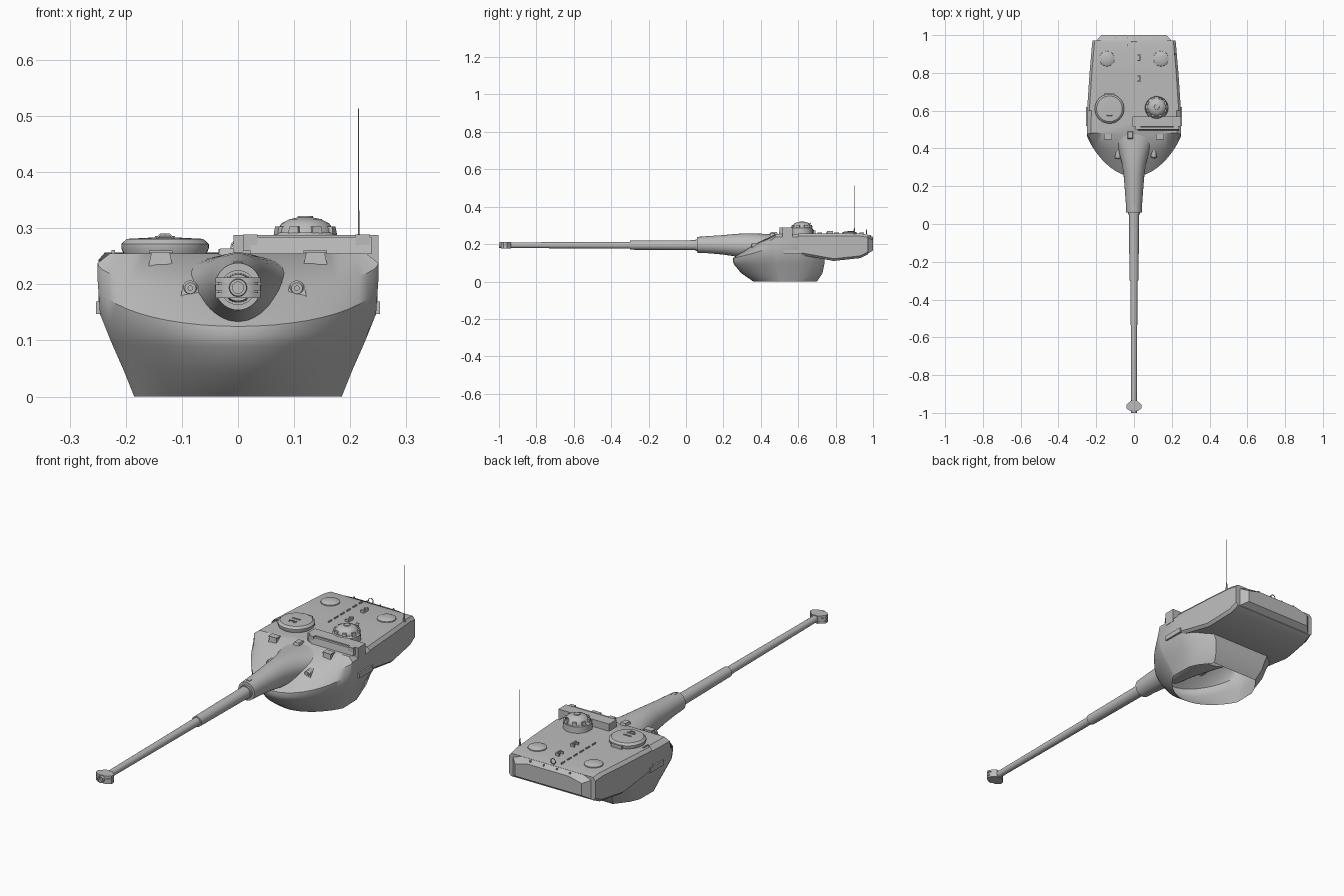
import bpy, bmesh, math
from mathutils import Vector, Matrix

if "Cube" in bpy.data.objects:
    bpy.data.objects.remove(bpy.data.objects["Cube"])

steel = bpy.data.materials.new("grey_steel")
steel.diffuse_color = (0.5, 0.5, 0.5, 1)
steel.use_nodes = True
steel.node_tree.nodes["Principled BSDF"].inputs["Base Color"].default_value = steel.diffuse_color
dark = steel
AXIS = 0.194  # gun axis height


def make(name, bm):
    bmesh.ops.recalc_face_normals(bm, faces=bm.faces[:])
    me = bpy.data.meshes.new(name)
    bm.to_mesh(me)
    bm.free()
    ob = bpy.data.objects.new(name, me)
    me.materials.append(steel)
    bpy.context.collection.objects.link(ob)
    return ob


def loft(name, rings, start=True, end=True):
    """Skin a list of equal-length closed rings."""
    bm = bmesh.new()
    vs = [[bm.verts.new(p) for p in r] for r in rings]
    n = len(vs[0])
    for a, b in zip(vs, vs[1:]):
        for i in range(n):
            j = (i + 1) % n
            bm.faces.new((a[i], a[j], b[j], b[i]))
    if start:
        bm.faces.new(vs[0])
    if end:
        bm.faces.new(vs[-1])
    return make(name, bm)


def box(name, c, s, top=(1, 1), rot=0):
    """Box given centre and size; top scales the upper face."""
    q = [(-.5, -.5), (.5, -.5), (.5, .5), (-.5, .5)]
    m = Matrix.Translation(c) @ Matrix.Rotation(rot, 4, 'Z')
    lo = [m @ Vector((x * s[0], y * s[1], -s[2] / 2)) for x, y in q]
    hi = [m @ Vector((x * s[0] * top[0], y * s[1] * top[1], s[2] / 2)) for x, y in q]
    return loft(name, [lo, hi])


def turned(name, x, y, prof, n=32):
    """Vertical turned part from (radius, z) pairs."""
    return loft(name, [[(x + r * math.cos(2 * math.pi * i / n), y + r * math.sin(2 * math.pi * i / n), z)
                        for i in range(n)] for r, z in prof])


def tube(name, prof, n=32, x=0.0, start=True, end=True):
    """Part along y from (y, half width, half height, centre z)."""
    return loft(name, [[(x + w * math.cos(2 * math.pi * i / n), y, z + h * math.sin(2 * math.pi * i / n))
                        for i in range(n)] for y, w, h, z in prof], start, end)


def handle(name, pts, r):
    cu = bpy.data.curves.new(name, 'CURVE')
    cu.dimensions = '3D'
    cu.bevel_depth = r
    cu.bevel_resolution = 1
    sp = cu.splines.new('POLY')
    sp.points.add(len(pts) - 1)
    for p, co in zip(sp.points, pts):
        p.co = (*co, 1)
    cu.materials.append(steel)
    bpy.context.collection.objects.link(bpy.data.objects.new(name, cu))


# cast turret shell: pointed front arc, tapering sides, straight rear
def shell_ring(W, F, M, R, RW, zf, zs):
    half = []
    for i in range(13):
        a = math.pi / 2 * i / 12
        c = math.cos(a)
        half.append((W * math.sin(a), M - (M - F) * c ** 1.7, zs - (zs - zf) * c))
    half += [(W * .99, .60, zs), (RW, R - .06, zs), (RW * .72, R, zs)]
    return half + [(-x, y, z) for x, y, z in reversed(half[1:])]


loft("turret_shell", [
    shell_ring(.185, .36, .50, .70, .165, 0, 0),
    shell_ring(.203, .295, .49, .73, .185, .045, .045),
    shell_ring(.225, .258, .48, .74, .20, .09, .095),
    shell_ring(.246, .25, .475, .74, .23, .108, .147),
    shell_ring(.25, .252, .47, .74, .235, .125, .205),
    shell_ring(.25, .35, .475, .74, .235, .192, .238),
    shell_ring(.228, .48, .482, .74, .22, .255, .255)], start=False)


# rear bustle
def bustle_ring(y, w, zb, zt=.257):
    h = [(w - .012, zt), (w, zt - .014), (w, zb + .012), (w - .012, zb)]
    return [(x, y, z) for x, z in h] + [(-x, y, z) for x, z in reversed(h)]


loft("bustle", [bustle_ring(.60, .249, .145), bustle_ring(.64, .246, .137),
                bustle_ring(.79, .236, .11), bustle_ring(.93, .224, .125),
                bustle_ring(.972, .22, .145, .25)], start=False)
loft("rear_plate", [[(-.20, .97, .147), (.20, .97, .147), (.20, .97, .235), (.16, .97, .25), (-.16, .97, .25), (-.20, .97, .235)],
                    [(-.17, 1, .166), (.17, 1, .166), (.17, 1, .222), (.105, 1, .238), (-.105, 1, .238), (-.17, 1, .222)]])
tube("rear_port", [(.985, .02, .02, .195), (1.0, .02, .02, .195), (1.0, .014, .014, .195), (.99, .014, .014, .195)], 20)
for i in range(4):
    turned("rear_bolt", -.1 + i * .067, .985, [(.004, .235), (.004, .25)], 8)

# mantlet cone blending into the front
tube("mantlet", [(.06, .034, .034, AXIS), (.06, .041, .042, .196), (.12, .044, .046, .197), (.20, .050, .052, .196),
                 (.27, .056, .061, .194), (.33, .066, .064, .193), (.39, .083, .065, .191), (.44, .105, .064, .190),
                 (.50, .14, .060, .192)], 40)
tube("barrel_collar", [(.05, .031, .031, AXIS), (.07, .031, .031, AXIS)])
tube("barrel_sleeve", [(.07, .027, .027, AXIS), (-.30, .024, .024, AXIS), (-.30, .018, .018, AXIS)])
tube("barrel", [(-.29, .0185, .0185, AXIS), (-.95, .015, .015, AXIS)], 24)

# muzzle brake: lens-shaped block with side slats and bore
brake = [(.015, -.935), (.03, -.948), (.04, -.958), (.04, -.975), (.028, -.985), (.018, -.99)]
outline = brake + [(-x, y) for x, y in reversed(brake)]
for z0, z1, s in ((-.018, -.009, 1), (-.009, -.006, .9), (-.006, .006, 1), (.006, .009, .9), (.009, .018, 1)):
    loft("muzzle_brake", [[(x * s, y, AXIS + z) for x, y in outline] for z in (z0, z1)])
tube("muzzle_ring", [(-.98, .017, .017, AXIS), (-1, .015, .015, AXIS), (-1, .010, .010, AXIS), (-.96, .010, .010, AXIS)], 24)

# commander's cupola and its forward guard
loft("cupola_guard", [[(-.008, .515, z), (.25, .515, z), (.25, .57, z), (-.008, .57, z)] for z in (.225, .288)])
box("guard_ledge", (.13, .507, .269), (.215, .022, .03), (1, .5))
for x in (.022, .222):
    box("guard_box", (x, .508, .274), (.026, .018, .03))
turned("cupola_base", .12, .615, [(.062, .25), (.060, .285), (.052, .292)])
turned("cupola_dome", .12, .62, [(.052, .288), (.050, .298), (.042, .309), (.028, .316), (.014, .319), (.013, .322), (.004, .322)])
for i in range(8):
    a = math.tau * (i + .5) / 8
    box("vision_block", (.12 + .05 * math.cos(a), .62 + .05 * math.sin(a), .296), (.014, .02, .014), (.7, .8), a)
handle("cupola_grip", [(.135, .655, .30), (.135, .668, .315), (.148, .668, .315), (.148, .655, .30)], .002)

# loader's hatch
turned("loader_hatch", -.13, .61, [(.072, .25), (.078, .264), (.078, .272), (.068, .281), (.03, .283)], 40)
for y in (.585, .61):
    box("hatch_rib", (-.13, y, .283), (.035, .006, .006))
handle("hatch_handle", [(-.146, .575, .28), (-.138, .575, .289), (-.122, .575, .289), (-.114, .575, .28)], .002)
box("hatch_hinge", (-.13, .685, .264), (.055, .014, .018))
box("side_latch", (-.222, .61, .255), (.006, .035, .012))

# roof vents, brackets and seams
for s in (-1, 1):
    turned("roof_vent", s * .143, .875, [(.041, .254), (.040, .261), (.028, .267), (.01, .269)], 28)
for y in (.77, .88):
    box("roof_bracket", (.032, y, .263), (.007, .034, .016))
    for d in (-.014, .014):
        box("bracket_arm", (.025, y + d, .262), (.014, .006, .012))
for i in range(6):
    box("seam_strip", (-.033, .715 + i * .045, .259), (.004, .025, .008))
handle("lifting_ring", [(.012 * math.cos(a), .965, .266 + .012 * math.sin(a)) for a in [math.tau * k / 12 for k in range(13)]], .002)

# front lifting blocks, sight pods, side steps
for s in (-1, 1):
    box("lifting_block", (s * .138, .462, .243), (.044, .03, .026), (.75, .8))
    box("lifting_lip", (s * .138, .462, .258), (.042, .03, .005))
    box("side_step", (s * .246, .57, .158), (.014, .10, .022))
for x, y in ((-.085, .37), (.105, .375)):
    box("sight_base", (x, y, .185), (.036, .05, .025), (.75, .8))
    tube("sight_pod", [(y + .05, .014, .014, .193), (y - .018, .014, .014, .193), (y - .024, .010, .010, .193)], 16, x)
    tube("sight_lens", [(y - .02, .005, .005, .193), (y - .027, .005, .005, .193)], 10, x)
box("gun_sight_bracket", (-.02, .47, .258), (.03, .04, .012), (.8, .8))
box("mantlet_lug", (0, .085, .237), (.016, .025, .008))

# antenna
turned("antenna_base", .215, .90, [(.005, .24), (.004, .27), (.002, .29)], 10)
turned("antenna_whip", .215, .90, [(.0012, .28), (.0007, .513)], 6)

for ob in bpy.context.scene.objects:
    ob.select_set(ob.type == 'MESH')
bpy.context.view_layer.objects.active = bpy.data.objects["turret_shell"]
bpy.ops.object.shade_smooth_by_angle(angle=math.radians(32))
